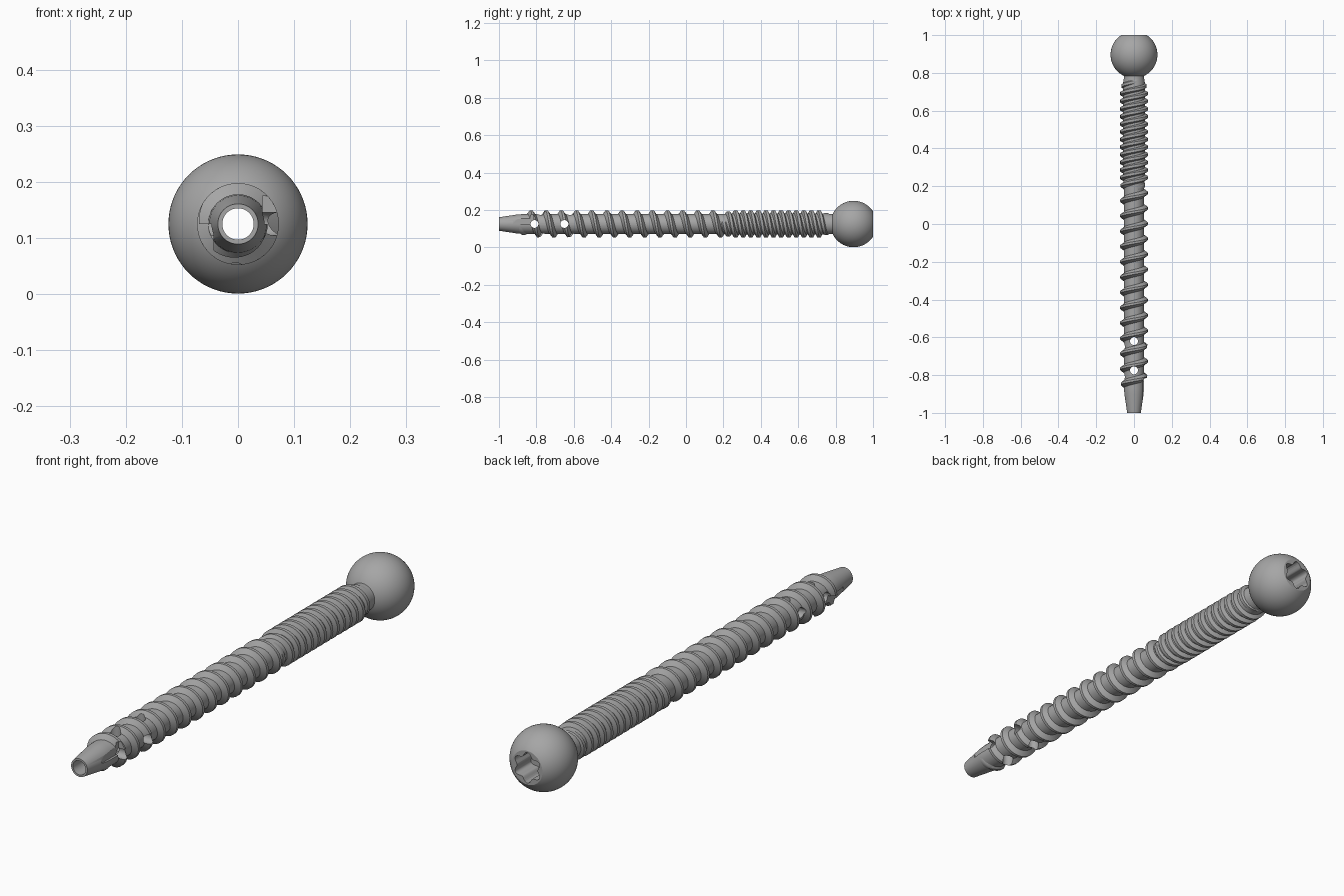
import bpy, bmesh, math
from math import sin, cos, pi, tau

if "Cube" in bpy.data.objects:
    bpy.data.objects.remove(bpy.data.objects["Cube"], do_unlink=True)

AXIS_Z = 0.125
BORE, CORE, CREST = 0.028, 0.053, 0.073
LEAD = 0.081
PHASE = -0.666          # a thread crest passes the top of the shaft here

steel = bpy.data.materials.new("grey steel")
steel.use_nodes = True
GREY = (0.38, 0.38, 0.38, 1)
steel.diffuse_color = GREY
steel.node_tree.nodes["Principled BSDF"].inputs["Base Color"].default_value = GREY


def point(r, t, y):
    """Point at radius r and angle t about the long axis."""
    return (r * sin(t), y, AXIS_Z + r * cos(t))


def make(name, bm):
    bmesh.ops.remove_doubles(bm, verts=bm.verts, dist=1e-6)
    bmesh.ops.recalc_face_normals(bm, faces=bm.faces)
    mesh = bpy.data.meshes.new(name)
    bm.to_mesh(mesh)
    bm.free()
    mesh.materials.append(steel)
    obj = bpy.data.objects.new(name, mesh)
    bpy.context.collection.objects.link(obj)
    return obj


def skin(bm, rings, closed=False):
    """Join equal closed rings of vertices; cap the ends unless closed."""
    n = len(rings[0])
    last = len(rings) if closed else len(rings) - 1
    for i in range(last):
        a, b = rings[i], rings[(i + 1) % len(rings)]
        for j in range(n):
            k = (j + 1) % n
            bm.faces.new((a[j], a[k], b[k], b[j]))
    if not closed:
        bm.faces.new(rings[0])
        bm.faces.new(rings[-1])


def revolve(name, profile, steps=72):
    bm = bmesh.new()
    skin(bm, [[bm.verts.new(point(r, tau * i / steps, y)) for r, y in profile]
              for i in range(steps)], closed=True)
    return make(name, bm)


def prism(name, radius_at, y0, y1, steps):
    """Straight prism along the axis with a polar outline."""
    bm = bmesh.new()
    skin(bm, [[bm.verts.new(point(radius_at(tau * j / steps), tau * j / steps, y))
               for j in range(steps)] for y in (y0, y1)])
    return make(name, bm)


def thread(name, y0, y1, start, root, base, tip, steps=40):
    """Helical ridge with a trapezoid section, fading out at both ends."""
    bm, rings = bmesh.new(), []
    count = int((y1 - y0) / LEAD * steps)
    for i in range(count + 1):
        y = y0 + LEAD * i / steps
        t = tau * (y - PHASE - start) / LEAD
        fade = min(1, i / (steps * 0.6), (count - i) / (steps * 0.6))
        top = root - 0.004 + (CREST - root + 0.004) * max(fade, 0.05)
        section = ((root - 0.006, -base), (top, -tip), (top, tip), (root - 0.006, base))
        rings.append([bm.verts.new(point(r, t, y + d)) for r, d in section])
    skin(bm, rings)
    return make(name, bm)


def cut(obj, cutters):
    bpy.context.view_layer.objects.active = obj
    for c in cutters:
        mod = obj.modifiers.new("cut", 'BOOLEAN')
        mod.operation, mod.solver, mod.object = 'DIFFERENCE', 'EXACT', c
        bpy.ops.object.modifier_apply(modifier=mod.name)


# Shaft with tapered tip, neck, flat-ended ball head and central bore
BALL_R, BALL_Y = 0.124, 0.896
a0, a1 = math.asin(0.054 / BALL_R), pi - math.asin(0.067 / BALL_R)
ball = [(BALL_R * sin(a), BALL_Y - BALL_R * cos(a))
        for a in (a0 + (a1 - a0) * i / 32 for i in range(33))]
ball[-1] = (0.067, 1.0)
body = revolve("shaft_and_ball_head", [
    (BORE, -1), (0.036, -1), (0.051, -0.9), (CORE, -0.87), (CORE, 0.2),
    (0.057, 0.26), (0.057, 0.75), (0.054, 0.77)] + ball + [(BORE, 1)])

# Coarse single thread, then fine double thread
coarse = thread("coarse_thread", -0.89, 0.25, 0, CORE, 0.024, 0.006)
fine = [thread(f"fine_thread_{i + 1}", 0.19, 0.765, i * LEAD / 2, 0.057, 0.017, 0.007)
        for i in range(2)]

# Six-lobed drive socket
socket = prism("socket_cutter", lambda t: 0.053 + 0.008 * cos(6 * t), 0.9, 1.05, 72)

# Cross holes through the shaft: two vertical, two sideways
holes = []
for y, sideways in ((-0.62, False), (-0.775, False), (-0.65, True), (-0.81, True)):
    bpy.ops.mesh.primitive_cylinder_add(
        vertices=32, radius=0.021, depth=0.4, location=(0, y, AXIS_Z),
        rotation=(0, pi / 2 if sideways else 0, 0))
    holes.append(bpy.context.object)

# Cutting flutes on opposite sides of the tip
flutes = []
for s in (1, -1):
    bpy.ops.mesh.primitive_cube_add(
        size=1, location=(s * 0.084, -0.87, AXIS_Z + s * 0.025))
    bpy.context.object.scale = (0.08, 0.11, 0.05)
    flutes.append(bpy.context.object)
bpy.context.view_layer.update()

cut(body, [socket] + holes + flutes)
cut(coarse, holes + flutes)
for c in [socket] + holes + flutes:
    bpy.data.objects.remove(c, do_unlink=True)

# Smooth shading with sharp edges kept
bpy.ops.object.select_all(action='DESELECT')
for obj in [body, coarse] + fine:
    obj.select_set(True)
bpy.context.view_layer.objects.active = body
bpy.ops.object.shade_smooth_by_angle(angle=math.radians(32))
